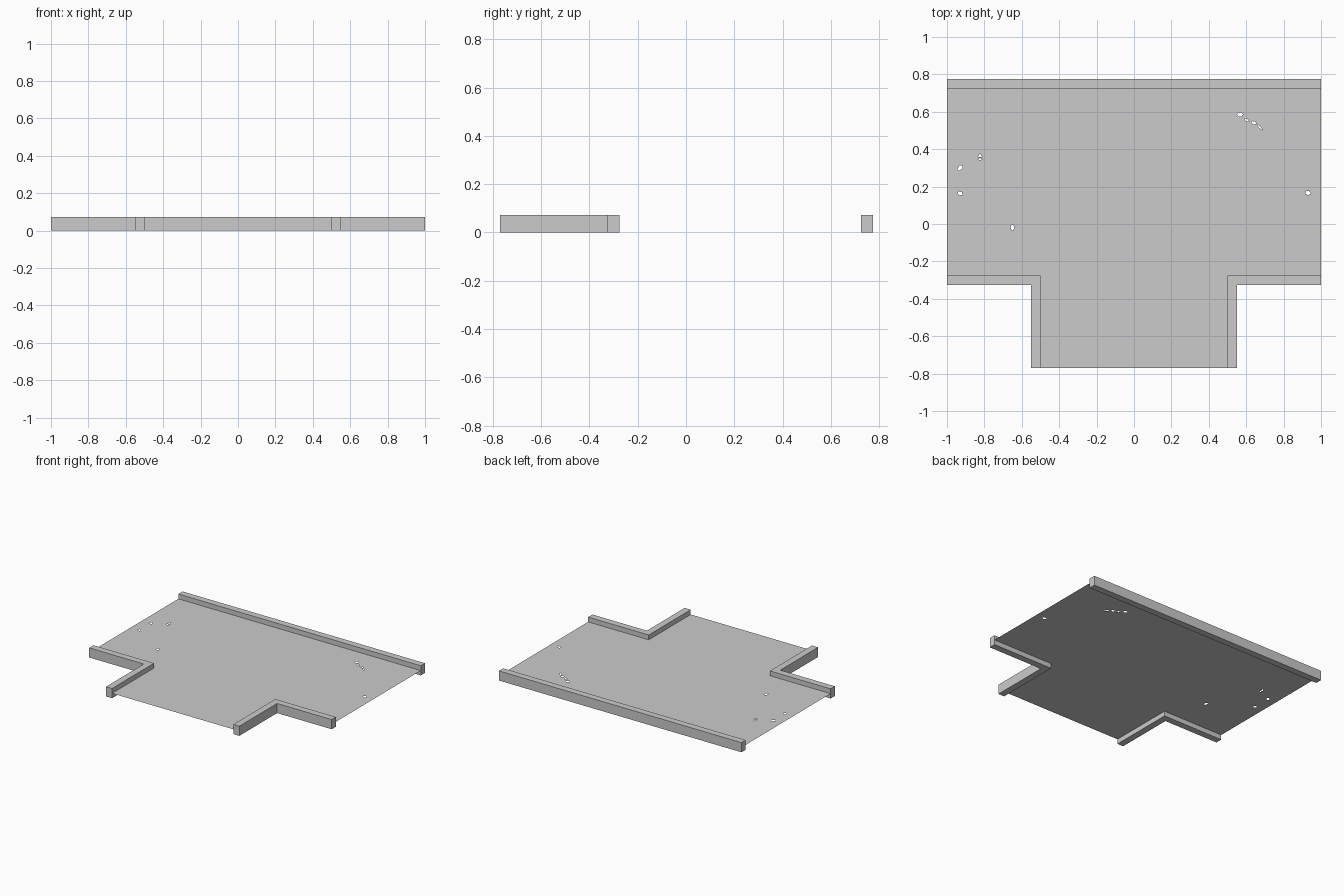
import bpy, bmesh
from math import cos, sin, tau
from mathutils import Vector

if "Cube" in bpy.data.objects:
    bpy.data.objects.remove(bpy.data.objects["Cube"])

HEIGHT = 0.072      # wall height
FLOOR_Z = 0.036     # floor sheet meets the walls at mid height
BACK, FRONT = 0.775, -0.77
INNER_Y, INNER_X, WALL = -0.275, 0.5, 0.05


def finish(name, bm):
    mesh = bpy.data.meshes.new(name)
    bm.to_mesh(mesh)
    bm.free()
    obj = bpy.data.objects.new(name, mesh)
    bpy.context.collection.objects.link(obj)
    return obj


def wall(name, outline):
    """Extrude a plan outline up to wall height."""
    bm = bmesh.new()
    face = bm.faces.new([bm.verts.new((x, y, 0)) for x, y in outline])
    top = bmesh.ops.extrude_face_region(bm, geom=[face])["geom"]
    bmesh.ops.translate(bm, vec=(0, 0, HEIGHT),
                        verts=[v for v in top if isinstance(v, bmesh.types.BMVert)])
    bmesh.ops.recalc_face_normals(bm, faces=bm.faces)
    return finish(name, bm)


def loop(bm, points):
    vs = [bm.verts.new((x, y, FLOOR_Z)) for x, y in points]
    return [bm.edges.new((vs[i], vs[(i + 1) % len(vs)])) for i in range(len(vs))]


# Straight back wall
wall("back_wall", [(-1, BACK - WALL), (1, BACK - WALL), (1, BACK), (-1, BACK)])

# L-shaped corner walls on either side of the front branch
for side, name in ((-1, "left_corner_wall"), (1, "right_corner_wall")):
    plan = [(INNER_X, FRONT), (INNER_X + WALL, FRONT), (INNER_X + WALL, INNER_Y - WALL),
            (1, INNER_Y - WALL), (1, INNER_Y), (INNER_X, INNER_Y)]
    wall(name, [(side * x, y) for x, y in plan])

# Thin T-shaped floor sheet with small chipped holes
bm = bmesh.new()
half = [(INNER_X, FRONT), (INNER_X, INNER_Y), (1, INNER_Y), (1, BACK - WALL)]
edges = loop(bm, half + [(-x, y) for x, y in reversed(half)])

# Hole: centre x, centre y, radius x, radius y, tilt, sides
holes = [
    (0.567, 0.585, 0.016, 0.012, 0.0, 6),
    (0.602, 0.556, 0.016, 0.008, -0.6, 4),
    (0.640, 0.541, 0.015, 0.009, -0.3, 5),
    (0.672, 0.518, 0.022, 0.006, -0.8, 4),
    (-0.823, 0.366, 0.014, 0.012, 1.57, 3),
    (-0.823, 0.347, 0.014, 0.006, 0.0, 4),
    (-0.930, 0.300, 0.018, 0.012, 0.8, 5),
    (-0.930, 0.164, 0.015, 0.011, -0.5, 5),
    (-0.650, -0.019, 0.010, 0.017, 0.0, 6),
    (0.930, 0.166, 0.016, 0.012, -0.3, 5),
]
for cx, cy, rx, ry, tilt, sides in holes:
    ring = []
    for i in range(sides):
        a = tau * i / sides
        u, v = rx * cos(a), ry * sin(a)
        ring.append((cx + u * cos(tilt) - v * sin(tilt), cy + u * sin(tilt) + v * cos(tilt)))
    edges += loop(bm, ring)
bmesh.ops.triangle_fill(bm, use_beauty=True, edges=edges, normal=Vector((0, 0, 1)))
for f in bm.faces:
    f.normal_update()
    if f.normal.z < 0:
        f.normal_flip()
finish("floor", bm)
